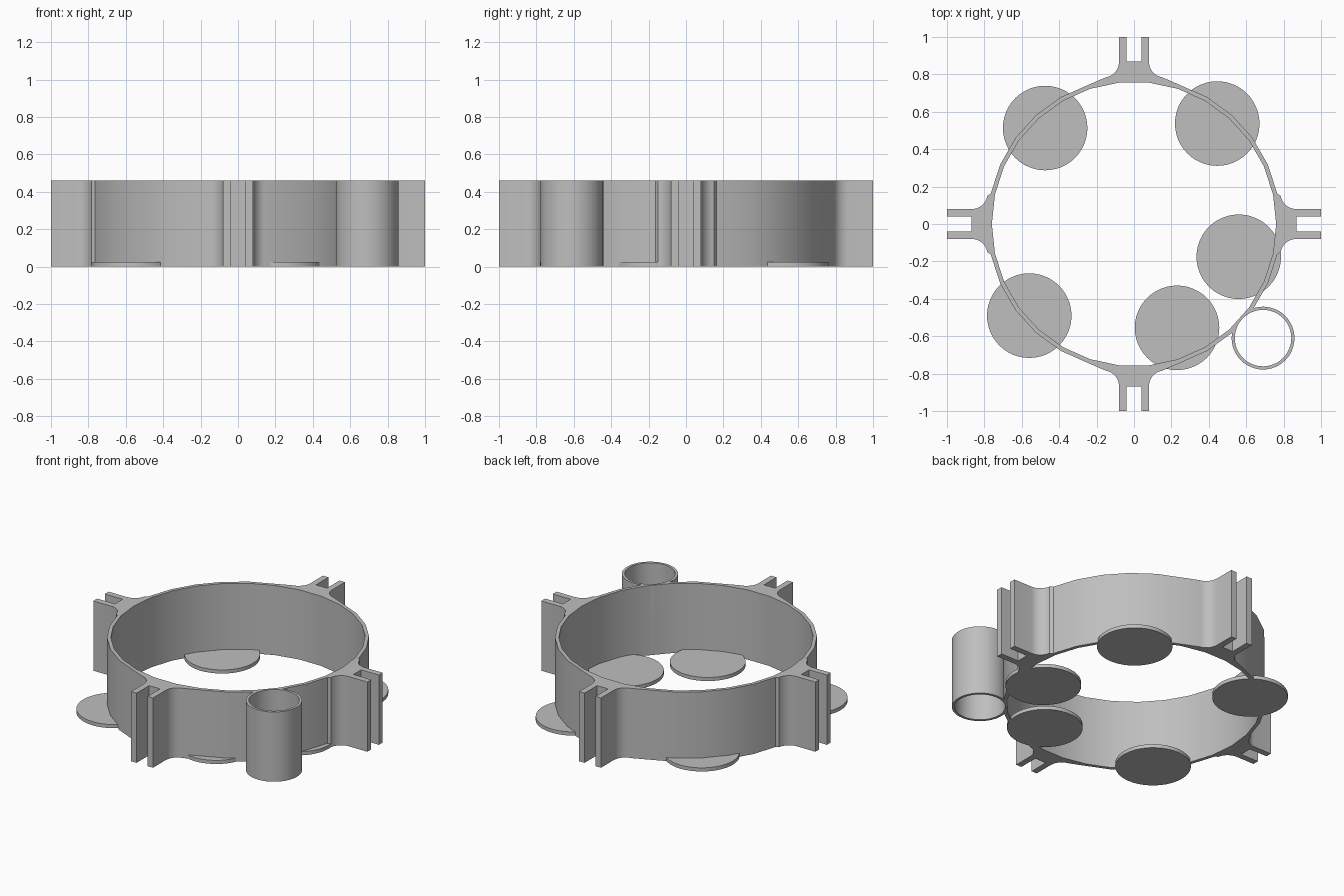
import bpy, bmesh
from math import cos, sin, pi, radians
from mathutils import Vector, Matrix

if "Cube" in bpy.data.objects:
    bpy.data.objects.remove(bpy.data.objects["Cube"])

HEIGHT = 0.46
R_OUT, R_IN = 0.783, 0.76
TUBE = (0.69, -0.61)

grey = bpy.data.materials.new("grey_plastic")
grey.use_nodes = True
grey.diffuse_color = (0.52, 0.52, 0.52, 1)
grey.node_tree.nodes["Principled BSDF"].inputs["Base Color"].default_value = (0.52, 0.52, 0.52, 1)


def prism(name, outline, z0, z1):
    """Extrude a flat outline between two heights."""
    bm = bmesh.new()
    face = bm.faces.new([bm.verts.new((p[0], p[1], z0)) for p in outline])
    top = bmesh.ops.extrude_face_region(bm, geom=[face])["geom"]
    bmesh.ops.translate(bm, vec=(0, 0, z1 - z0),
                        verts=[g for g in top if isinstance(g, bmesh.types.BMVert)])
    bmesh.ops.recalc_face_normals(bm, faces=bm.faces)
    mesh = bpy.data.meshes.new(name)
    bm.to_mesh(mesh)
    bm.free()
    mesh.materials.append(grey)
    obj = bpy.data.objects.new(name, mesh)
    bpy.context.collection.objects.link(obj)
    return obj


def circle(x, y, r, n):
    return [(x + r * cos(2 * pi * i / n), y + r * sin(2 * pi * i / n)) for i in range(n)]


def cut(obj, cutter):
    """Apply a boolean difference."""
    mod = obj.modifiers.new("cut", "BOOLEAN")
    mod.operation, mod.solver, mod.object = "DIFFERENCE", "EXACT", cutter
    bpy.context.view_layer.objects.active = obj
    bpy.ops.object.modifier_apply(modifier=mod.name)


def smooth(obj):
    bpy.ops.object.select_all(action="DESELECT")
    obj.select_set(True)
    bpy.context.view_layer.objects.active = obj
    bpy.ops.object.shade_smooth_by_angle(angle=radians(30))


# Forked bracket: half profile along +x, with a concave fillet into the ring
fillet = 0.085
half = [(0.87, 0.04), (1.0, 0.04), (1.0, 0.08)]
for i in range(9):
    a = radians(270 - i * 80 / 8)
    half.append((0.868 + fillet * cos(a), 0.08 + fillet + fillet * sin(a)))
bracket = [(x, -y) for x, y in reversed(half)] + half

# Ring outline with a bracket on each side and facets between them
outline = []
for quarter in range(4):
    turn = Matrix.Rotation(quarter * pi / 2, 2)
    outline += [turn @ Vector(p) for p in bracket]
    for step in range(30):
        angle = step * 12
        if quarter * 90 + 11.9 < angle < quarter * 90 + 78.1:
            outline.append(Vector((cos(radians(angle)), sin(radians(angle)))) * R_OUT)

ring = prism("ring_with_brackets", outline, 0, HEIGHT)
tube = prism("side_tube", circle(*TUBE, 0.168, 48), 0, HEIGHT)
ring_bore = prism("ring_bore_cutter", circle(0, 0, R_IN, 30), -0.1, HEIGHT + 0.1)
tube_bore = prism("tube_bore_cutter", circle(*TUBE, 0.151, 48), -0.1, HEIGHT + 0.1)

cut(ring, ring_bore)
cut(ring, tube_bore)
cut(tube, tube_bore)
cut(tube, ring_bore)
for cutter in (ring_bore, tube_bore):
    bpy.data.objects.remove(cutter)
smooth(ring)
smooth(tube)

# Thin round pads under the ring
pads = {
    "pad_back_right": (-0.475, 0.513),
    "pad_back_left": (0.445, 0.537),
    "pad_left": (0.56, -0.175),
    "pad_front": (0.23, -0.555),
    "pad_front_right": (-0.56, -0.49),
}
for name, (x, y) in pads.items():
    smooth(prism(name, circle(x, y, 0.226, 48), 0, 0.024))
